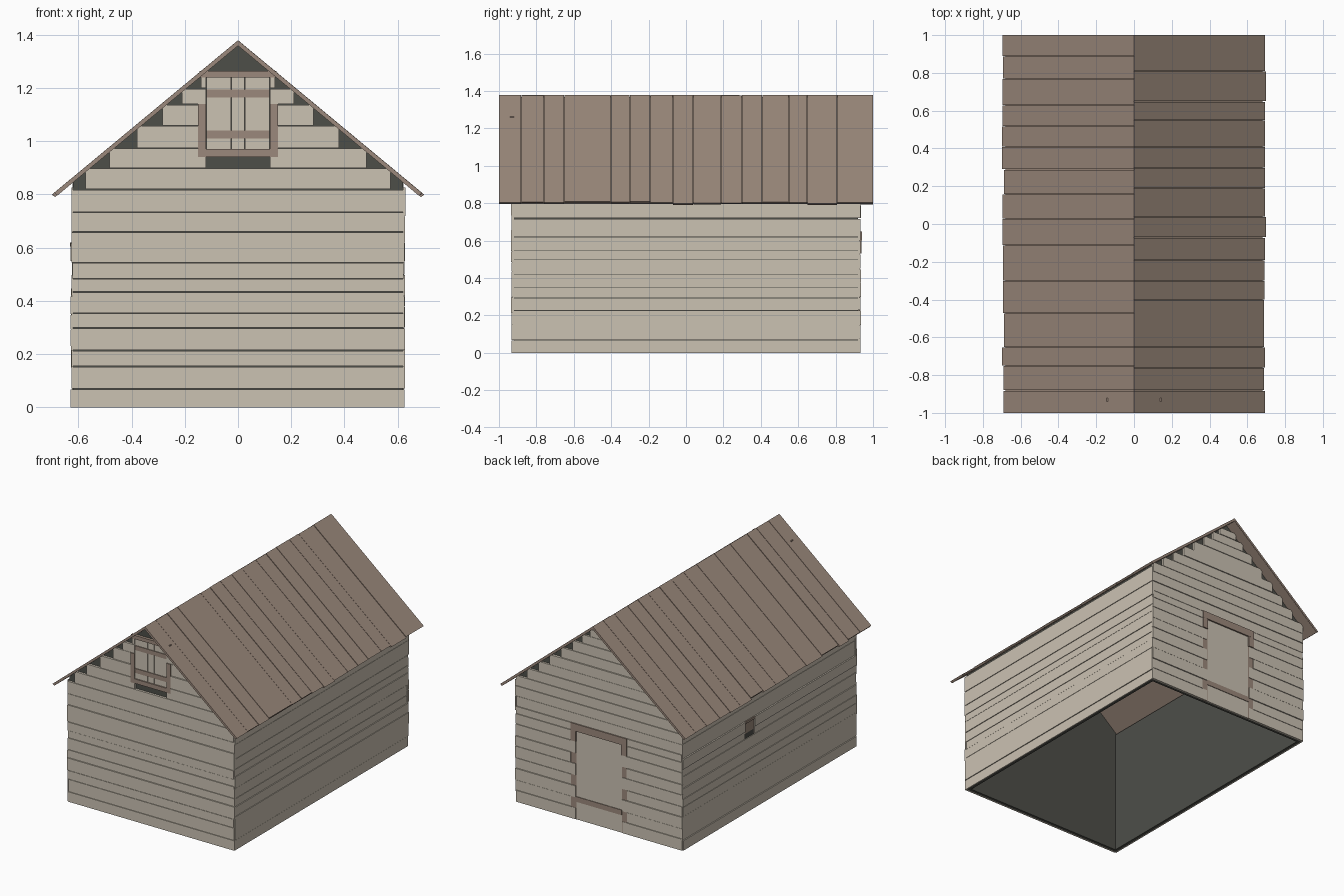
import bpy, bmesh, random

random.seed(4)
if "Cube" in bpy.data.objects:
    bpy.data.objects.remove(bpy.data.objects["Cube"])


def material(name, rgb):
    m = bpy.data.materials.new(name)
    m.use_nodes = True
    m.diffuse_color = (*rgb, 1)
    m.node_tree.nodes["Principled BSDF"].inputs["Base Color"].default_value = (*rgb, 1)
    return m


PALE = material("pale weathered wood", (0.60, 0.54, 0.45))
BROWN = material("brown wood", (0.33, 0.25, 0.20))
DARK = material("dark interior", (0.075, 0.077, 0.066))


def prism(bm, profile, y0, y1):
    """Extrude an x-z outline from y0 to y1."""
    front = [bm.verts.new((x, y0, z)) for x, z in profile]
    back = [bm.verts.new((x, y1, z)) for x, z in profile]
    bm.faces.new(front)
    bm.faces.new(back[::-1])
    n = len(profile)
    for i in range(n):
        j = (i + 1) % n
        bm.faces.new((front[i], back[i], back[j], front[j]))


def box(bm, x0, x1, y0, y1, z0, z1):
    prism(bm, [(x0, z0), (x1, z0), (x1, z1), (x0, z1)], y0, y1)


def finish(bm, name, mat):
    bmesh.ops.recalc_face_normals(bm, faces=bm.faces)
    mesh = bpy.data.meshes.new(name)
    bm.to_mesh(mesh)
    bm.free()
    mesh.materials.append(mat)
    obj = bpy.data.objects.new(name, mesh)
    bpy.context.collection.objects.link(obj)


RIDGE, SLOPE, ROOF_T = 1.38, 0.829, 0.02
HALF_X, HALF_Y, GAP = 0.62, 0.92, 0.003


def jitter(a, b):
    return random.uniform(a, b)


def gable_half(z):
    return min(HALF_X, (RIDGE - 0.005 - z) / SLOPE)


def gable_boards(name, side, rows, opening):
    """Stepped horizontal boards; opening(z0, z1) is the half width left free."""
    bm = bmesh.new()
    for z0, z1 in zip(rows, rows[1:]):
        half = gable_half(z1)
        if half == HALF_X:
            half += jitter(0, 0.008)
        hole = opening(z0, z1)
        ys = sorted((side * HALF_Y, side * (HALF_Y + jitter(0.012, 0.017))))
        spans = [(-half, -hole), (hole, half)] if hole else [(-half, half)]
        for a, b in spans:
            if b - a > 0.005:
                box(bm, a, b, *ys, z0, z1 - GAP)
    finish(bm, name, PALE)


def side_boards(name, side, rows, window=None):
    bm = bmesh.new()
    for z0, z1 in zip(rows, rows[1:]):
        xs = sorted((side * HALF_X, side * (HALF_X + jitter(0.004, 0.010))))
        end = HALF_Y + jitter(0.008, 0.014)
        spans = [(-end, end)]
        if window and z0 >= window[2] and z1 <= window[3]:
            spans = [(-end, window[0]), (window[1], end)]
        for a, b in spans:
            box(bm, *xs, a, b, z0, z1 - GAP)
    finish(bm, name, PALE)


# Dark inner walls, open underneath
bm = bmesh.new()
eave = RIDGE - ROOF_T - SLOPE * HALF_X
for s in (-1, 1):
    box(bm, *sorted((s * 0.60, s * HALF_X)), -HALF_Y, HALF_Y, 0, eave)
    prism(bm, [(-HALF_X, 0), (HALF_X, 0), (HALF_X, eave), (0, RIDGE - ROOF_T), (-HALF_X, eave)],
          *sorted((s * 0.90, s * HALF_Y)))
finish(bm, "inner_walls", DARK)

# Front boards around the loft hatch
front_rows = [0, .07, .155, .215, .30, .355, .435, .485, .545, .66, .735, .82,
              .90, .975, 1.06, 1.14, 1.20, 1.26]
gable_boards("front_boards", -1, front_rows, lambda a, b: 0.12 if a > 0.89 else 0)

# Back boards around the door, some overlapping the door posts
back_rows = [0, .08, .15, .23, .30, .38, .45, .53, .60, .65, .72, .79, .86, .93,
             1.0, 1.07, 1.14, 1.21, 1.27, 1.32]
gable_boards("back_boards", 1, back_rows,
             lambda a, b: 0 if a > 0.64 else (0.21 if back_rows.index(a) % 2 else 0.175))

# Long side boards
side_rows = [0, .07, .23, .295, .35, .42, .50, .55, .62, .72, .83]
side_boards("left_boards", 1, side_rows)
side_boards("right_boards", -1, side_rows, (0.16, 0.26, 0.50, 0.62))

# Small side window
bm = bmesh.new()
box(bm, -0.624, -HALF_X, 0.16, 0.26, 0.535, 0.62)
box(bm, -0.632, -HALF_X, 0.16, 0.26, 0.605, 0.62)
finish(bm, "side_window_shutter", BROWN)

# Loft hatch: leaf, frame and braces
bm = bmesh.new()
for a, b in ((-0.12, -0.025), (-0.025, 0.025), (0.025, 0.12)):
    box(bm, a + 0.001, b - 0.001, -0.932, -HALF_Y, 0.97, 1.24)
finish(bm, "hatch_leaf", PALE)
bm = bmesh.new()
for s in (-1, 1):
    box(bm, *sorted((s * 0.12, s * 0.15)), -0.94, -HALF_Y, 0.94, 1.14)
box(bm, -0.12, 0.12, -0.94, -HALF_Y, 0.94, 0.97)
box(bm, -0.145, 0.145, -0.94, -HALF_Y, 1.24, 1.265)
for z in (1.01, 1.165):
    box(bm, -0.118, 0.118, -0.937, -HALF_Y, z, z + 0.03)
finish(bm, "hatch_frame", BROWN)

# Back door: leaf, frame and brace
bm = bmesh.new()
box(bm, -0.17, 0.17, HALF_Y, 0.930, 0, 0.61)
finish(bm, "door_leaf", PALE)
bm = bmesh.new()
for s in (-1, 1):
    box(bm, *sorted((s * 0.17, s * 0.21)), HALF_Y, 0.931, 0, 0.61)
    box(bm, *sorted((s * 0.17, s * 0.21)), HALF_Y, 0.939, 0.53, 0.61)
box(bm, -0.21, 0.21, HALF_Y, 0.94, 0.60, 0.65)
box(bm, -0.17, 0.17, HALF_Y, 0.934, 0.12, 0.155)
finish(bm, "door_frame", BROWN)

# Roof boards with uneven eaves
roof_rows = {1: [-1, -.88, -.76, -.65, -.40, -.30, -.19, -.07, .04, .19, .30, .41, .55, .65, .81, 1],
             -1: [-1, -.88, -.75, -.65, -.47, -.30, -.11, .03, .16, .29, .41, .52, .63, .77, .89, 1]}
for s, rows in roof_rows.items():
    bm = bmesh.new()
    for y0, y1 in zip(rows, rows[1:]):
        e = jitter(0.688, 0.70)
        lift = jitter(0, 0.003)
        top = RIDGE - lift
        prism(bm, [(0, top), (s * e, top - SLOPE * e),
                   (s * (e - 0.012), RIDGE - ROOF_T - SLOPE * (e - 0.012)), (0, RIDGE - ROOF_T)],
              y0, y1 - (GAP if y1 < 1 else 0))
    # Thin lining closes the joints
    prism(bm, [(0, RIDGE - 0.012), (s * 0.68, RIDGE - 0.012 - SLOPE * 0.68),
               (s * 0.68, RIDGE - 0.021 - SLOPE * 0.68), (0, RIDGE - 0.021)], -0.998, 0.998)
    finish(bm, "left_roof" if s > 0 else "right_roof", BROWN)
